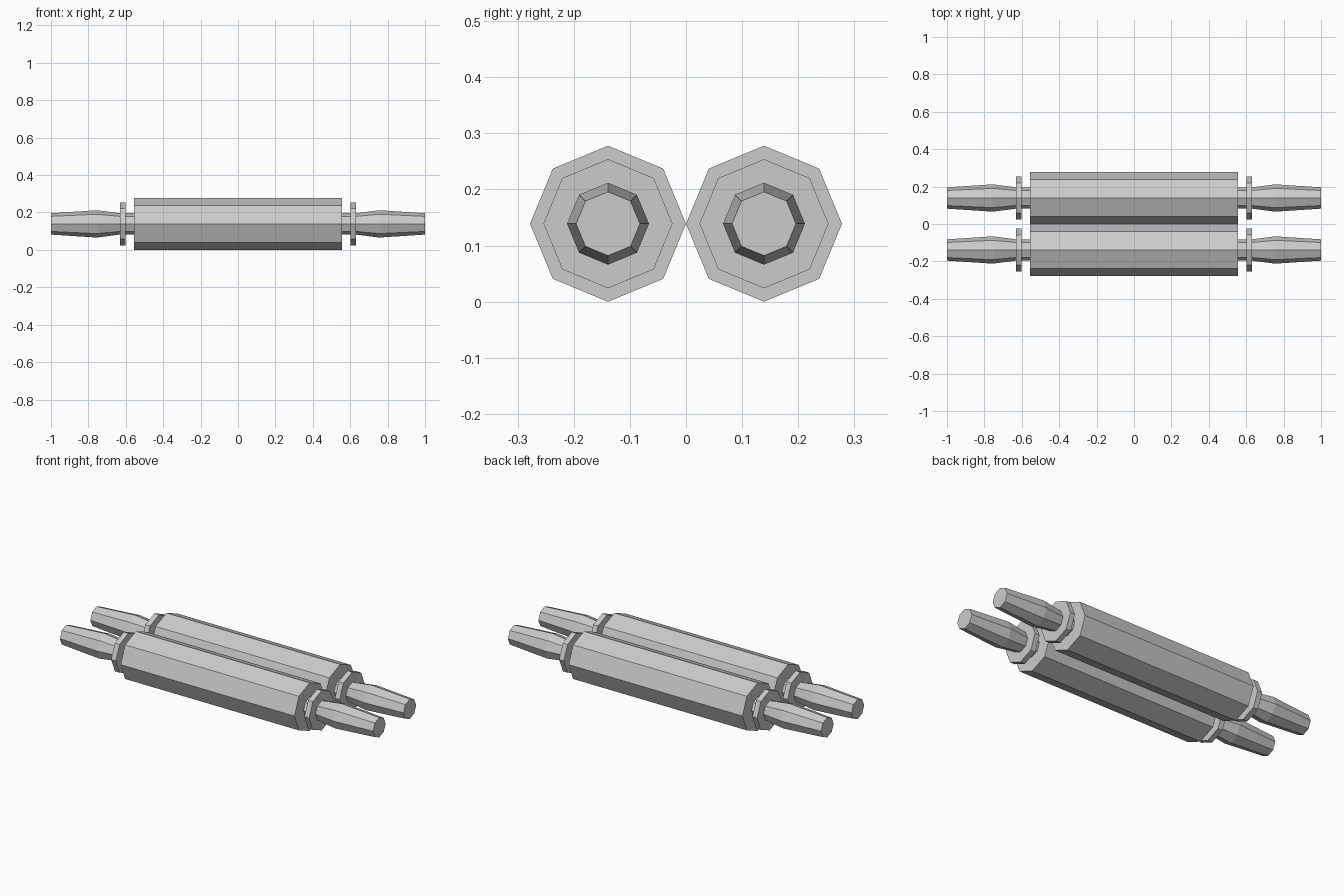
import bpy, bmesh, math

if "Cube" in bpy.data.objects:
    bpy.data.objects.remove(bpy.data.objects["Cube"])

SIDES = 8
R = 0.139  # barrel radius; also the height and side offset of each pin's axis


def lathe(name, profile, y):
    """Closed octagonal solid turned around an axis parallel to x."""
    bm = bmesh.new()
    rings = []
    for x, r in profile:
        rings.append([bm.verts.new((x, y + r * math.cos(2 * math.pi * i / SIDES),
                                    R + r * math.sin(2 * math.pi * i / SIDES)))
                      for i in range(SIDES)])
    for a, b in zip(rings, rings[1:]):
        for i in range(SIDES):
            j = (i + 1) % SIDES
            bm.faces.new((a[i], a[j], b[j], b[i]))
    bm.faces.new(rings[0])
    bm.faces.new(rings[-1])
    bmesh.ops.recalc_face_normals(bm, faces=bm.faces)
    mesh = bpy.data.meshes.new(name)
    bm.to_mesh(mesh)
    bm.free()
    bpy.context.collection.objects.link(bpy.data.objects.new(name, mesh))


for row, y in (("front", -R), ("back", R)):
    # Thick roller barrel
    lathe(f"{row}_barrel", [(-0.555, R), (0.555, R)], y)
    for side, s in (("left", -1), ("right", 1)):
        # Neck, collar disc and tapered grip in one turned profile
        profile = [(0.555, 0.057), (0.602, 0.057), (0.602, 0.115), (0.632, 0.115),
                   (0.632, 0.057), (0.755, 0.073), (1.0, 0.057)]
        lathe(f"{row}_{side}_handle", [(s * x, r) for x, r in profile], y)
